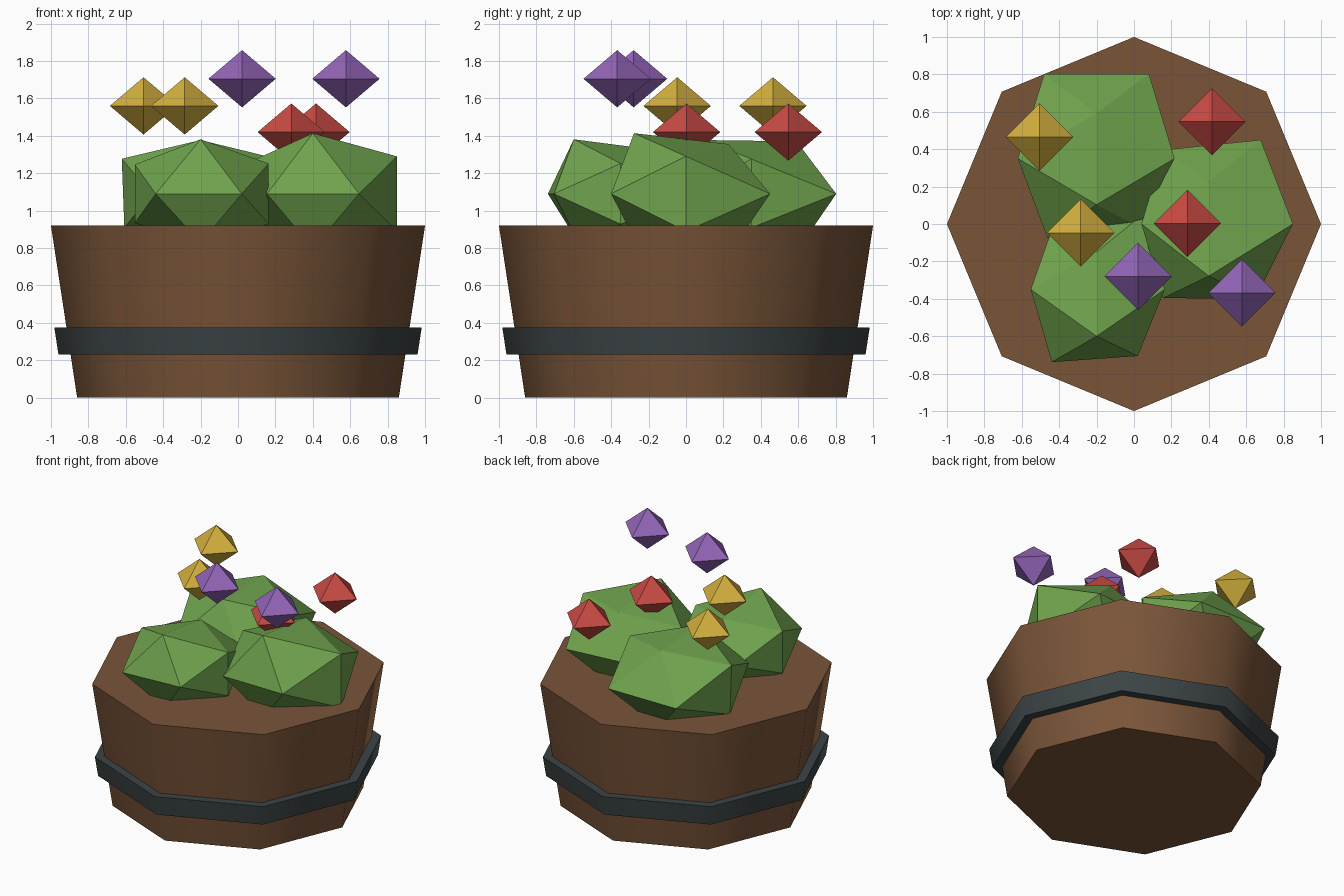
import bpy
import bmesh
import math
from mathutils import Vector

old = bpy.data.objects.get("Cube")
if old:
    bpy.data.objects.remove(old, do_unlink=True)


def material(name, rgb):
    """Flat material from an sRGB hex colour, stored as linear values."""
    lin = []
    for i in (0, 2, 4):
        c = int(rgb[i:i + 2], 16) / 255
        lin.append(c / 12.92 if c < 0.04045 else ((c + 0.055) / 1.055) ** 2.4)
    mat = bpy.data.materials.new(name)
    mat.use_nodes = True
    mat.diffuse_color = (*lin, 1)
    mat.node_tree.nodes["Principled BSDF"].inputs["Base Color"].default_value = (*lin, 1)
    return mat


wood = material("brown wood", "7a5539")
iron = material("dark iron", "3c4446")
leaf = material("leaf green", "70a44e")
petals = {
    "yellow": material("yellow petal", "d4b03f"),
    "purple": material("purple petal", "9365b8"),
    "red": material("red petal", "c94a44"),
}


def octagon_tub(name, r_low, r_high, z_low, z_high, mat):
    """Tapered eight-sided solid with smooth sides and sharp rims."""
    bpy.ops.mesh.primitive_cone_add(
        vertices=8, radius1=r_low, radius2=r_high, depth=z_high - z_low,
        location=(0, 0, (z_low + z_high) / 2))
    ob = bpy.context.object
    ob.name = name
    ob.data.materials.append(mat)
    bpy.ops.object.shade_smooth_by_angle(angle=math.radians(60))


def hull_object(name, points, location, scale, mat, factors=None):
    """Flat-faced convex solid; factors pull each corner towards the centre."""
    bm = bmesh.new()
    verts = [bm.verts.new(p) for p in points]
    bmesh.ops.convex_hull(bm, input=verts)
    for v, f in zip(verts, factors or [1] * len(verts)):
        v.co *= f
    bmesh.ops.scale(bm, vec=Vector(scale), verts=bm.verts)
    bmesh.ops.recalc_face_normals(bm, faces=bm.faces)
    mesh = bpy.data.meshes.new(name)
    bm.to_mesh(mesh)
    bm.free()
    mesh.materials.append(mat)
    ob = bpy.data.objects.new(name, mesh)
    ob.location = location
    bpy.context.collection.objects.link(ob)


# Barrel and its hoop
octagon_tub("barrel", 0.86, 1.0, 0, 0.92, wood)
octagon_tub("hoop", 0.96, 0.982, 0.232, 0.375, iron)

# Bushes: irregular icosahedra; corner order is top, shoulders, waist, bottom
P = (1 + math.sqrt(5)) / 2
ico = ([(0, y, P) for y in (-1, 1)]
       + [(x, 0, z) for z in (1, -1) for x in (-P, P)]
       + [(x, y, 0) for y in (-P, P) for x in (-1, 1)]
       + [(0, y, -P) for y in (-1, 1)])
bushes = [
    ("front_bush", (-0.2, -0.35, 1.09), 0.25,
     [1, 0.8, 0.87, 0.9, 0.87, 0.9, 0.96, 0.88, 0.9, 1, 0.9, 0.9]),
    ("back_bush", (-0.2, 0.35, 1.09), 0.28,
     [0.88, 0.86, 0.93, 0.92, 0.9, 0.9, 0.94, 0.8, 1, 1, 0.9, 0.9]),
    ("right_bush", (0.4, 0, 1.09), 0.278,
     [1, 0.82, 0.8, 1, 0.8, 1, 0.88, 0.89, 0.88, 1, 0.9, 0.9]),
]
for name, place, size, factors in bushes:
    hull_object(name, ico, place, (size, size, size * 0.72), leaf, factors)

# Flowers: floating octahedra, a pair of each colour at its own height
octa = [tuple(s if i == a else 0 for i in range(3)) for a in range(3) for s in (-1, 1)]
flowers = {
    "yellow": (1.56, [(-0.505, 0.465), (-0.285, -0.047)]),
    "purple": (1.705, [(0.022, -0.28), (0.577, -0.368)]),
    "red": (1.42, [(0.285, 0.003), (0.417, 0.547)]),
}
for colour, (z, spots) in flowers.items():
    for i, (x, y) in enumerate(spots, 1):
        hull_object(f"{colour}_flower_{i}", octa, (x, y, z),
                    (0.18, 0.18, 0.153), petals[colour])
